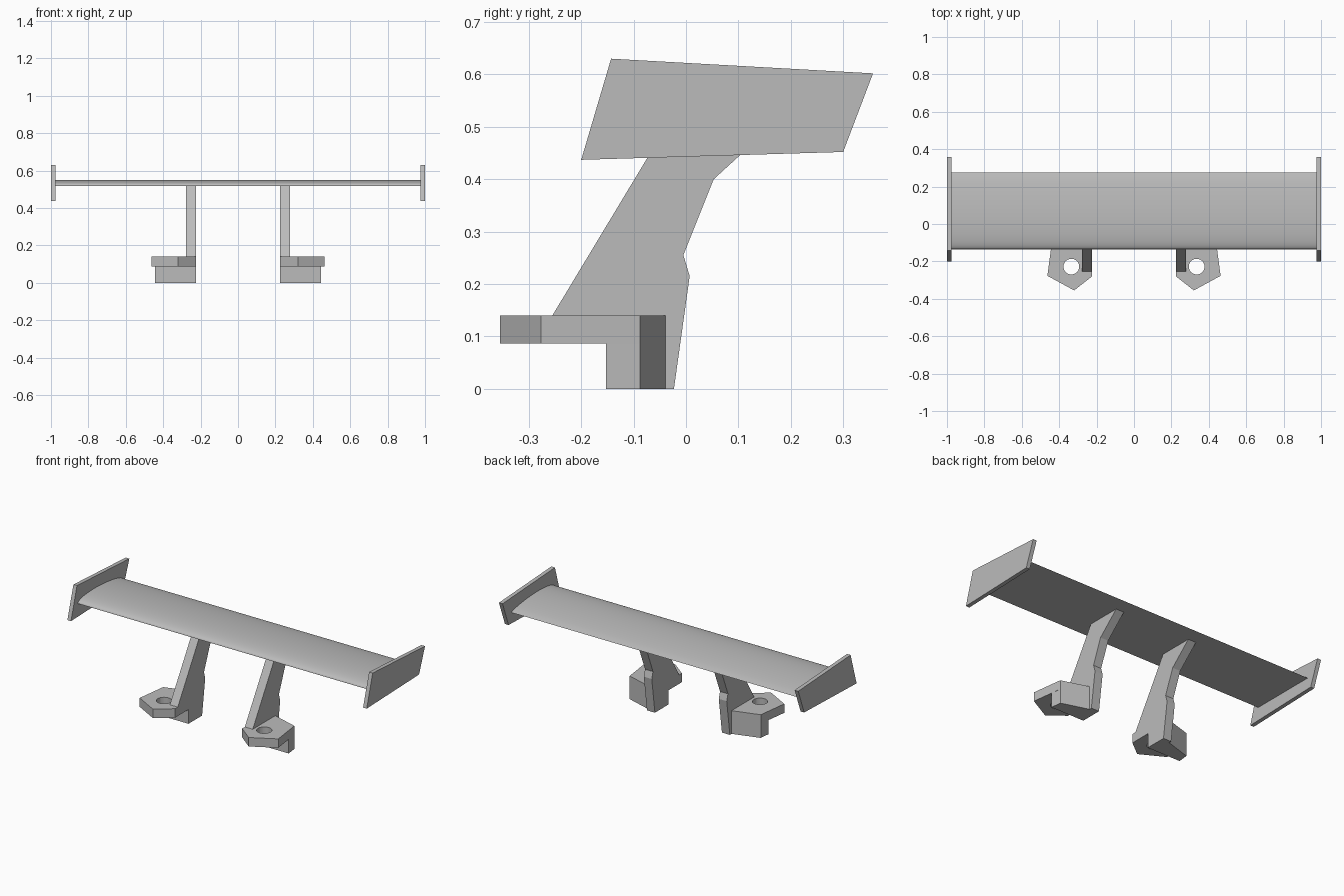
import bpy, bmesh, math
from mathutils import Vector

cube = bpy.data.objects.get("Cube")
if cube:
    bpy.data.objects.remove(cube)

grey = bpy.data.materials.new("plain_grey")
grey.use_nodes = True
GREY = (0.5, 0.5, 0.5, 1)
grey.diffuse_color = GREY
grey.node_tree.nodes["Principled BSDF"].inputs["Base Color"].default_value = GREY


def prism(name, outline, start, sweep):
    """Extrude a closed outline of 3D points along a vector."""
    bm = bmesh.new()
    face = bm.faces.new([bm.verts.new(Vector(p) + Vector(start)) for p in outline])
    new = bmesh.ops.extrude_face_region(bm, geom=[face])["geom"]
    bmesh.ops.translate(bm, vec=sweep, verts=[v for v in new if isinstance(v, bmesh.types.BMVert)])
    bmesh.ops.recalc_face_normals(bm, faces=bm.faces)
    mesh = bpy.data.meshes.new(name)
    bm.to_mesh(mesh)
    bm.free()
    mesh.materials.append(grey)
    obj = bpy.data.objects.new(name, mesh)
    bpy.context.collection.objects.link(obj)
    return obj


def side_prism(name, profile, x0, x1):
    return prism(name, [(0, y, z) for y, z in profile], (x0, 0, 0), (x1 - x0, 0, 0))


def plan_prism(name, plan, z0, z1):
    return prism(name, [(x, y, 0) for x, y in plan], (0, 0, z0), (0, 0, z1 - z0))


def smooth(obj, degrees):
    bpy.ops.object.select_all(action="DESELECT")
    obj.select_set(True)
    bpy.context.view_layer.objects.active = obj
    bpy.ops.object.shade_smooth_by_angle(angle=math.radians(degrees))


# Wing: flat underside, rounded nose, arched top tapering to the rear
STEPS, NOSE, CHORD, BASE = 32, -0.135, 0.41, 0.518
section = [(NOSE + CHORD, BASE)]
for i in range(1, STEPS):
    t = (1 - i / STEPS) ** 2
    section.append((NOSE + CHORD * t, BASE + 0.06 * (t ** 0.45) * (1 - t) ** 0.75 * 1.18))
section.append((NOSE, BASE))
smooth(side_prism("wing", section, -0.977, 0.977), 35)

# Shapes shared by both sides
PLATE = [(-0.2, 0.437), (0.3, 0.452), (0.357, 0.602), (-0.143, 0.63)]
STRUT = [(-0.153, 0), (-0.023, 0), (0.007, 0.215), (-0.005, 0.255), (0.053, 0.4),
         (0.1, 0.443), (0.185, 0.52), (-0.026, 0.52), (-0.255, 0.14), (-0.153, 0.09)]
FLANGE = [(0.224, -0.28), (0.32, -0.355), (0.463, -0.277), (0.438, -0.088), (0.224, -0.023)]
BLOCK = [(0.224, -0.153), (0.445, -0.153), (0.438, -0.088), (0.224, -0.023)]

for side, s in (("left", 1), ("right", -1)):
    side_prism(side + "_end_plate", PLATE, s * 0.976, s)
    side_prism(side + "_strut", STRUT, s * 0.224, s * 0.277)
    plan_prism(side + "_foot_block", [(s * x, y) for x, y in BLOCK], 0, 0.09)
    flange = plan_prism(side + "_foot_flange", [(s * x, y) for x, y in FLANGE], 0.086, 0.14)
    # Bolt hole through the flange
    ring = [(s * 0.335 + 0.042 * math.cos(a), -0.228 + 0.042 * math.sin(a))
            for a in (math.tau * i / 32 for i in range(32))]
    cutter = plan_prism(side + "_hole_cutter", ring, 0.05, 0.2)
    cutter.hide_render = True
    cutter.hide_set(True)
    cut = flange.modifiers.new("bolt_hole", "BOOLEAN")
    cut.operation, cut.solver, cut.object = "DIFFERENCE", "EXACT", cutter
    smooth(flange, 30)
